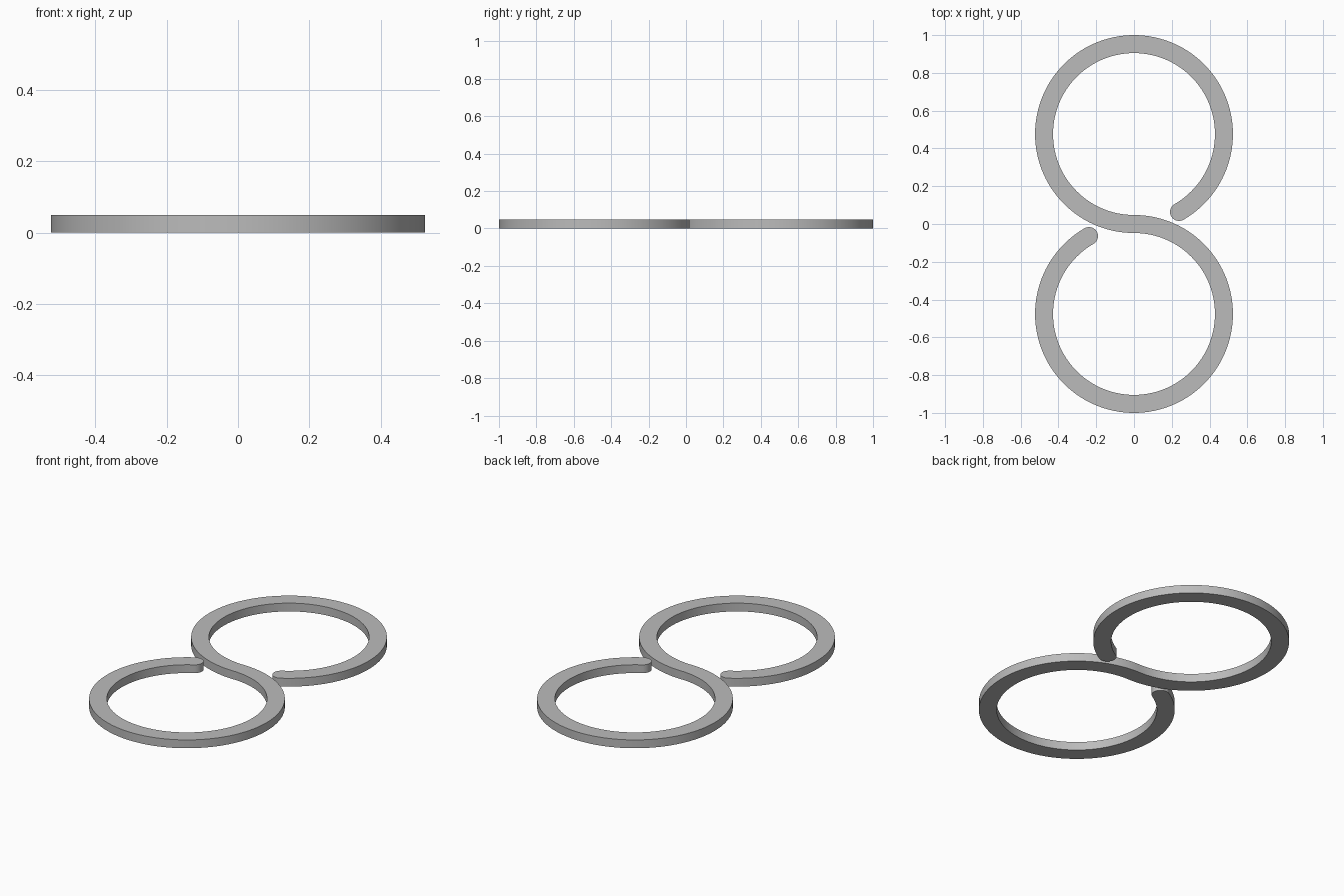
import bpy, bmesh
from math import sin, cos, pi, radians
from mathutils import Vector

cube = bpy.data.objects.get("Cube")
if cube:
    bpy.data.objects.remove(cube, do_unlink=True)

R = 0.4762       # centre-line radius of each loop
HALF = 0.0476    # half the band width
HEIGHT = 0.049
STEPS = 110      # segments per loop
CAP = 16         # segments per rounded end

grey = bpy.data.materials.new("plain grey")
grey.use_nodes = True
colour = (0.5, 0.5, 0.5, 1)
grey.diffuse_color = colour
grey.node_tree.nodes["Principled BSDF"].inputs["Base Color"].default_value = colour


def polar(angle, radius):
    return Vector((cos(angle), sin(angle), 0)) * radius


# Front loop from its free end round to the middle of the S
centre = Vector((0, -R, 0))
left, right = [], []
for i in range(STEPS + 1):
    a = radians(120 + 330 * i / STEPS)
    left.append(centre + polar(a, R - HALF))
    right.append(centre + polar(a, R + HALF))

# Rear loop is the front loop turned half way round, walked backwards
rear_left = [-p for p in reversed(left[:-1])]
rear_right = [-p for p in reversed(right[:-1])]
left, right = left + rear_right, right + rear_left

bm = bmesh.new()
lv = [bm.verts.new(p) for p in left]
rv = [bm.verts.new(p) for p in right]

# Flat band along the path
for i in range(len(lv) - 1):
    bm.faces.new((lv[i], rv[i], rv[i + 1], lv[i + 1]))


# Half-round ends
def round_end(a, b):
    mid = (a.co + b.co) / 2
    arm = a.co - mid
    side = Vector((-arm.y, arm.x, 0))
    arc = [bm.verts.new(mid + arm * cos(pi * k / CAP) + side * sin(pi * k / CAP))
           for k in range(1, CAP)]
    bm.faces.new([a] + arc + [b])


round_end(lv[0], rv[0])
round_end(rv[-1], lv[-1])

# Thicken upwards
bottom = bm.faces[:]
top = bmesh.ops.extrude_face_region(bm, geom=bottom, use_keep_orig=True)["geom"]
bmesh.ops.translate(bm, vec=(0, 0, HEIGHT),
                    verts=[g for g in top if isinstance(g, bmesh.types.BMVert)])
bmesh.ops.recalc_face_normals(bm, faces=bm.faces[:])

mesh = bpy.data.meshes.new("s_hook")
bm.to_mesh(mesh)
bm.free()
mesh.materials.append(grey)
hook = bpy.data.objects.new("s_hook", mesh)
bpy.context.collection.objects.link(hook)

bpy.ops.object.select_all(action="DESELECT")
hook.select_set(True)
bpy.context.view_layer.objects.active = hook
bpy.ops.object.shade_smooth_by_angle(angle=radians(30))
